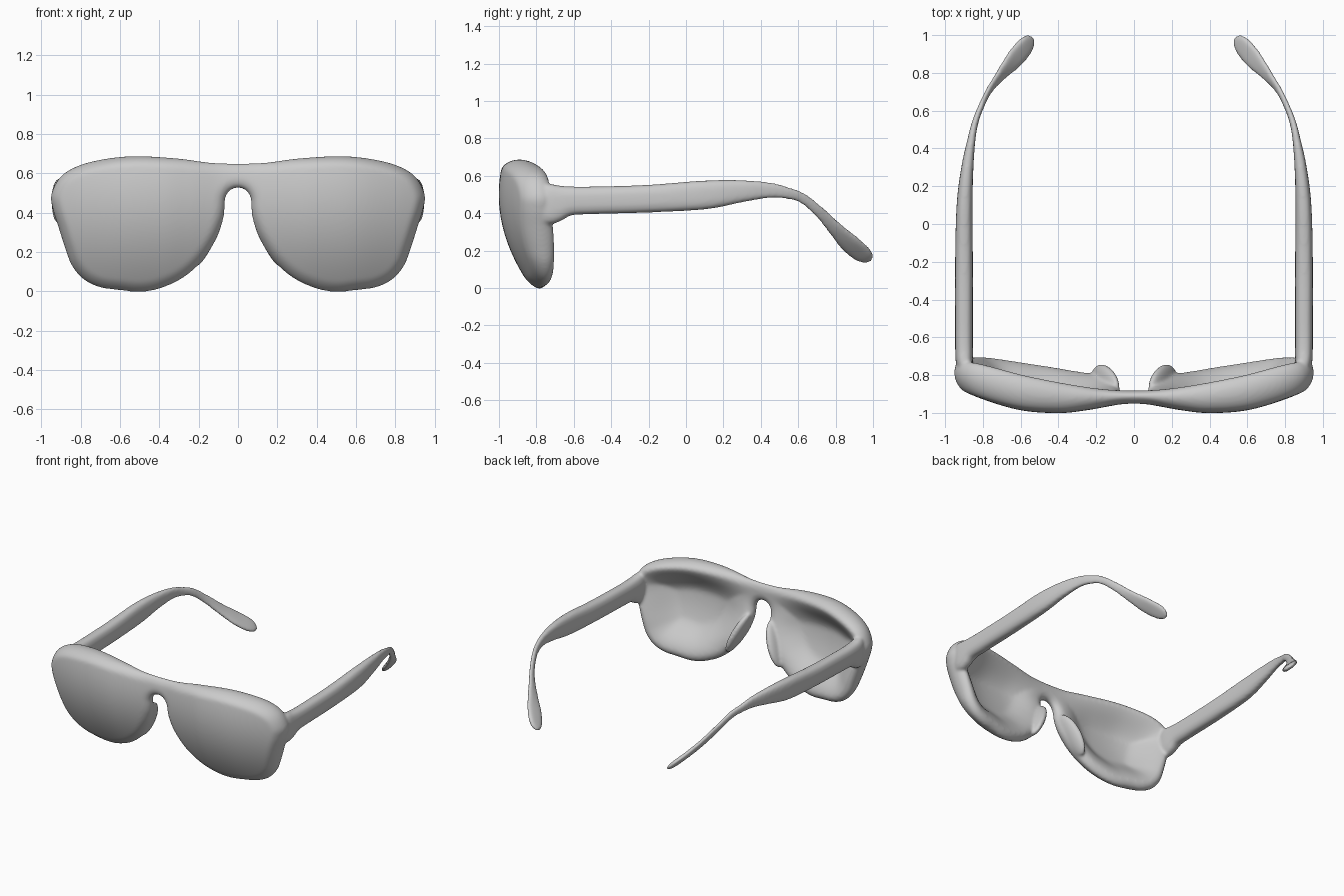
import bpy, bmesh, math
from mathutils import Vector, Matrix

if "Cube" in bpy.data.objects:
    bpy.data.objects.remove(bpy.data.objects["Cube"])

grey = bpy.data.materials.new("plain_grey")
grey.diffuse_color = (0.6, 0.6, 0.6, 1)
grey.use_nodes = True
grey.node_tree.nodes["Principled BSDF"].inputs["Base Color"].default_value = grey.diffuse_color


def spline(pts, n, first=None, last=None):
    """Catmull-Rom through tuples of any length, n steps per span."""
    p = [first or pts[0]] + list(pts) + [last or pts[-1]]
    out = []
    for i in range(1, len(p) - 2):
        for j in range(n):
            t = j / n
            out.append(tuple(0.5 * (2 * b + (c - a) * t + (2 * a - 5 * b + 4 * c - d) * t * t
                                    + (3 * b - a - 3 * c + d) * t ** 3)
                             for a, b, c, d in zip(p[i - 1], p[i], p[i + 1], p[i + 2])))
    return out + [tuple(pts[-1])]


def smooth(a, b, v):
    t = min(max((v - a) / (b - a), 0), 1)
    return t * t * (3 - 2 * t)


def lookup(line, x):
    for (x0, y0), (x1, y1) in zip(line, line[1:]):
        if x <= x1:
            break
    return y0 + (y1 - y0) * (x - x0) / (x1 - x0)


bm = bmesh.new()   # right half of the whole model, mirrored and fused at the end

# --- Front: right half outline (x, z), from top of bridge round to the nose slot
outline = [(0, .65), (.15, .656), (.3, .675), (.5, .687), (.65, .677), (.8, .643), (.9, .585),
           (.949, .495), (.942, .42), (.914, .33), (.879, .22), (.844, .13), (.784, .06),
           (.7, .02), (.6, .006), (.5, -.003), (.4, .013), (.28, .068), (.18, .158), (.11, .268),
           (.077, .36), (.068, .42), (.064, .475), (.04, .513), (0, .526)]
rim = spline(outline, 6, (-.15, .656), (-.04, .513))
# y along x of the lens front, and of the rim's back edge at top and bottom
front_line = spline([(0, -.956), (.1, -.96), (.25, -.986), (.4, -1.001), (.6, -.986),
                     (.8, -.928), (.96, -.86)], 12, (-.1, -.96))
top_back = spline([(0, -.882), (.2, -.868), (.55, -.80), (.8, -.735), (.96, -.71)], 12, (-.2, -.868))
low_back = spline([(0, -.81), (.25, -.785), (.5, -.745), (.8, -.70), (.96, -.695)], 12)


def rim_distance(x, z):
    best = 9
    for (ax, az), (bx, bz) in zip(rim, rim[1:]):
        dx, dz = bx - ax, bz - az
        t = min(max(((x - ax) * dx + (z - az) * dz) / (dx * dx + dz * dz), 0), 1)
        best = min(best, (x - ax - t * dx) ** 2 + (z - az - t * dz) ** 2)
    return math.sqrt(best)


def front_back(x, z, d):
    """Front and back y of the dished lens with its rolled rim."""
    front = lookup(front_line, x) + 0.7 * (z - .5) ** 2
    w = smooth(.2, .55, z)
    depth = max(.06, lookup(top_back, x) * w + lookup(low_back, x) * (1 - w) - front)
    q = min(d / .055, 1)
    roll = depth / 2 * math.sqrt(max(0, 1 - (1 - q) ** 2))
    mid = front + depth / 2
    return mid - roll, mid + roll - max(0, depth - .075) * smooth(.01, .25, d)


SEAM, RINGS = 16, 32
seam = [(0, .526 + (.65 - .526) * i / SEAM) for i in range(1, SEAM)]
loop = rim + seam
cx, cz = .48, .535
rings = []
for k in range(1, RINGS + 1):
    s = math.sin(math.pi / 2 * k / RINGS)
    ring = []
    for i, (bx, bz) in enumerate(loop):
        x, z = cx + s * (bx - cx), cz + s * (bz - cz)
        d = 0 if (k == RINGS and i < len(rim)) else rim_distance(x, z)
        ring.append([bm.verts.new((x, y, z)) for y in front_back(x, z, d)])
    rings.append(ring)
mids = [bm.verts.new((cx, y, cz)) for y in front_back(cx, cz, rim_distance(cx, cz))]
n = len(loop)
for side in (0, 1):
    for i in range(n):
        j = (i + 1) % n
        bm.faces.new((mids[side], rings[0][i][side], rings[0][j][side]))
        for a, b in zip(rings, rings[1:]):
            bm.faces.new((a[i][side], b[i][side], b[j][side], a[j][side]))
bmesh.ops.remove_doubles(bm, verts=bm.verts, dist=1e-5)

# --- Temple: x, y, z, half width, half height, roll in degrees
stations = [(.885, -.83, .45, .015, .07, 0), (.893, -.78, .45, .036, .1, 0),
            (.898, -.73, .45, .045, .108, 0), (.899, -.69, .455, .047, .1, 0),
            (.9, -.62, .466, .047, .078, 0), (.9, -.5, .469, .047, .074, 0),
            (.9, -.2, .478, .047, .074, 0),
            (.897, .1, .498, .042, .077, 0), (.882, .3, .518, .032, .059, 0),
            (.86, .45, .523, .021, .041, 0), (.84, .54, .508, .017, .032, 5),
            (.81, .62, .482, .015, .028, 10), (.765, .71, .41, .014, .03, 22),
            (.697, .80, .315, .016, .042, 45), (.632, .875, .24, .018, .058, 55),
            (.575, .94, .183, .018, .056, 55), (.548, .972, .157, .014, .038, 55),
            (.535, .99, .145, .005, .012, 55)]
path = spline(stations, 6)
SIDES = 28
loops = []
for i, (x, y, z, hw, hh, roll) in enumerate(path):
    a, b = path[max(i - 1, 0)], path[min(i + 1, len(path) - 1)]
    t = (Vector(b[:3]) - Vector(a[:3])).normalized()
    out = Vector((t.y, -t.x, 0)).normalized()
    up = out.cross(t)
    r = math.radians(roll)
    u, v = out * math.cos(r) - up * math.sin(r), up * math.cos(r) + out * math.sin(r)
    ring = []
    for k in range(SIDES):
        c, s = math.cos(math.tau * k / SIDES), math.sin(math.tau * k / SIDES)
        c, s = math.copysign(abs(c) ** .75, c), math.copysign(abs(s) ** .75, s)
        ring.append(bm.verts.new(Vector((x, y, z)) + u * c * hw + v * s * hh))
    loops.append(ring)
for a, b in zip(loops, loops[1:]):
    for k in range(SIDES):
        j = (k + 1) % SIDES
        bm.faces.new((a[k], a[j], b[j], b[k]))
bm.faces.new(loops[0])
bm.faces.new(loops[-1])

# --- Nose pad: flattened ellipsoid along the inner lens edge
place = (Matrix.Translation((.151, -.835, .275)) @ Matrix.Rotation(math.radians(-24), 4, 'Y')
         @ Matrix.Rotation(math.radians(15), 4, 'X') @ Matrix.Diagonal((.036, .085, .165, 1)))
bmesh.ops.create_uvsphere(bm, u_segments=32, v_segments=20, radius=1, matrix=place)

# --- Mirror, fuse the parts into one moulded piece and soften the joints
bmesh.ops.recalc_face_normals(bm, faces=bm.faces)
me = bpy.data.meshes.new("sunglasses")
bm.to_mesh(me)
bm.free()
me.materials.append(grey)
ob = bpy.data.objects.new("sunglasses", me)
bpy.context.collection.objects.link(ob)
ob.modifiers.new("mirror", 'MIRROR').merge_threshold = 0.0005
fuse = ob.modifiers.new("fuse", 'REMESH')
fuse.mode = 'VOXEL'
fuse.voxel_size = 0.009
fuse.use_smooth_shade = True
soften = ob.modifiers.new("soften", 'SMOOTH')
soften.factor = 0.5
soften.iterations = 10
